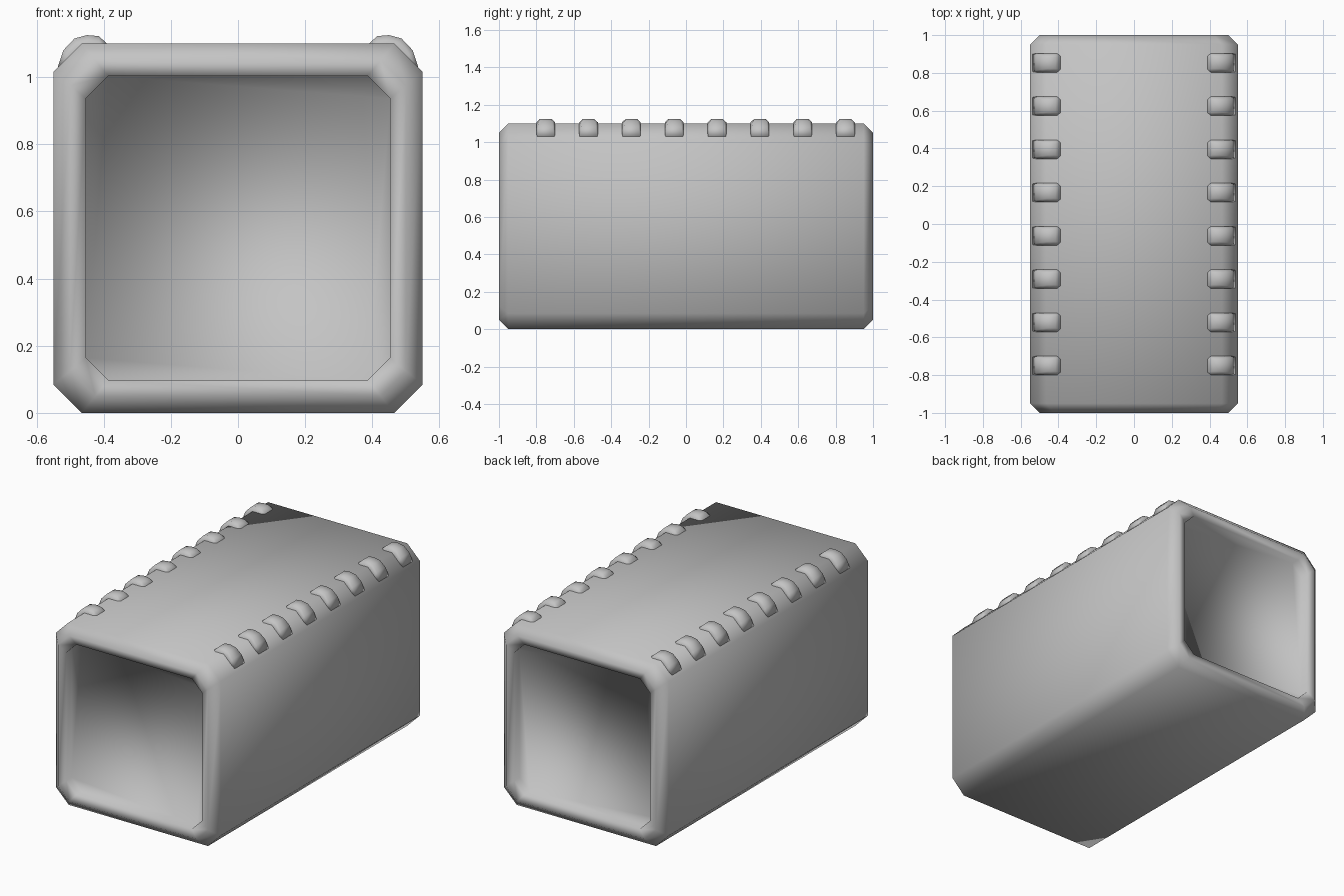
import bpy
import bmesh

cube = bpy.data.objects.get("Cube")
if cube:
    bpy.data.objects.remove(cube, do_unlink=True)

grey = bpy.data.materials.new("plain_grey")
grey.use_nodes = True
colour = (0.55, 0.55, 0.55, 1)
grey.diffuse_color = colour
grey.node_tree.nodes["Principled BSDF"].inputs["Base Color"].default_value = colour

MID_Z = 0.55


def octagon(bm, half, chamfer, y):
    """Square ring with cut corners, facing along y."""
    a, b = half, half - chamfer
    corners = [(a, -b), (a, b), (b, a), (-b, a), (-a, b), (-a, -b), (-b, -a), (b, -a)]
    return [bm.verts.new((x, y, MID_Z + z)) for x, z in corners]


def loft(bm, rings):
    """Skin a list of rings and cap both ends."""
    count = len(rings[0])
    for r, s in zip(rings, rings[1:]):
        for i in range(count):
            j = (i + 1) % count
            bm.faces.new((r[i], r[j], s[j], s[i]))
    bm.faces.new(rings[0])
    bm.faces.new(rings[-1])


def finish(bm, name):
    bmesh.ops.recalc_face_normals(bm, faces=bm.faces)
    for f in bm.faces:
        f.smooth = True
    mesh = bpy.data.meshes.new(name)
    bm.to_mesh(mesh)
    bm.free()
    mesh.materials.append(grey)
    obj = bpy.data.objects.new(name, mesh)
    bpy.context.collection.objects.link(obj)
    return obj


# Square body: bevelled rims with a shallow recessed panel at each end
half_profile = [(0.453, 0.067, 0.94), (0.453, 0.067, 0.99),
                (0.5, 0.075, 1.0), (0.55, 0.085, 0.95)]
bm = bmesh.new()
front = [octagon(bm, h, c, -y) for h, c, y in half_profile]
back = [octagon(bm, h, c, y) for h, c, y in reversed(half_profile)]
loft(bm, front + back)
finish(bm, "body")

# Curved lugs wrapping the top edges: outer path, inner path and crown half width
outer = [(0.537, 1.03), (0.52, 1.08), (0.487, 1.115), (0.45, 1.125), (0.415, 1.122), (0.39, 1.1)]
inner = [(0.51, 1.03), (0.49, 1.04), (0.47, 1.06), (0.44, 1.07), (0.41, 1.07), (0.39, 1.07)]
crown = [0.046, 0.04, 0.034, 0.03, 0.03, 0.035]


def lug(name, side, y):
    bm = bmesh.new()
    rings = []
    for (ox, oz), (ix, iz), c in zip(outer, inner, crown):
        mx, mz = ix + (ox - ix) * 0.65, iz + (oz - iz) * 0.65
        section = [(ix, iz, -0.05), (mx, mz, -0.05), (ox, oz, -c),
                   (ox, oz, c), (mx, mz, 0.05), (ix, iz, 0.05)]
        rings.append([bm.verts.new((side * x, y + w, z)) for x, z, w in section])
    loft(bm, rings)
    finish(bm, name)


for side, label in ((1, "left"), (-1, "right")):
    for i in range(8):
        lug(f"{label}_lug_{i + 1}", side, -0.75 + i * 0.229)
